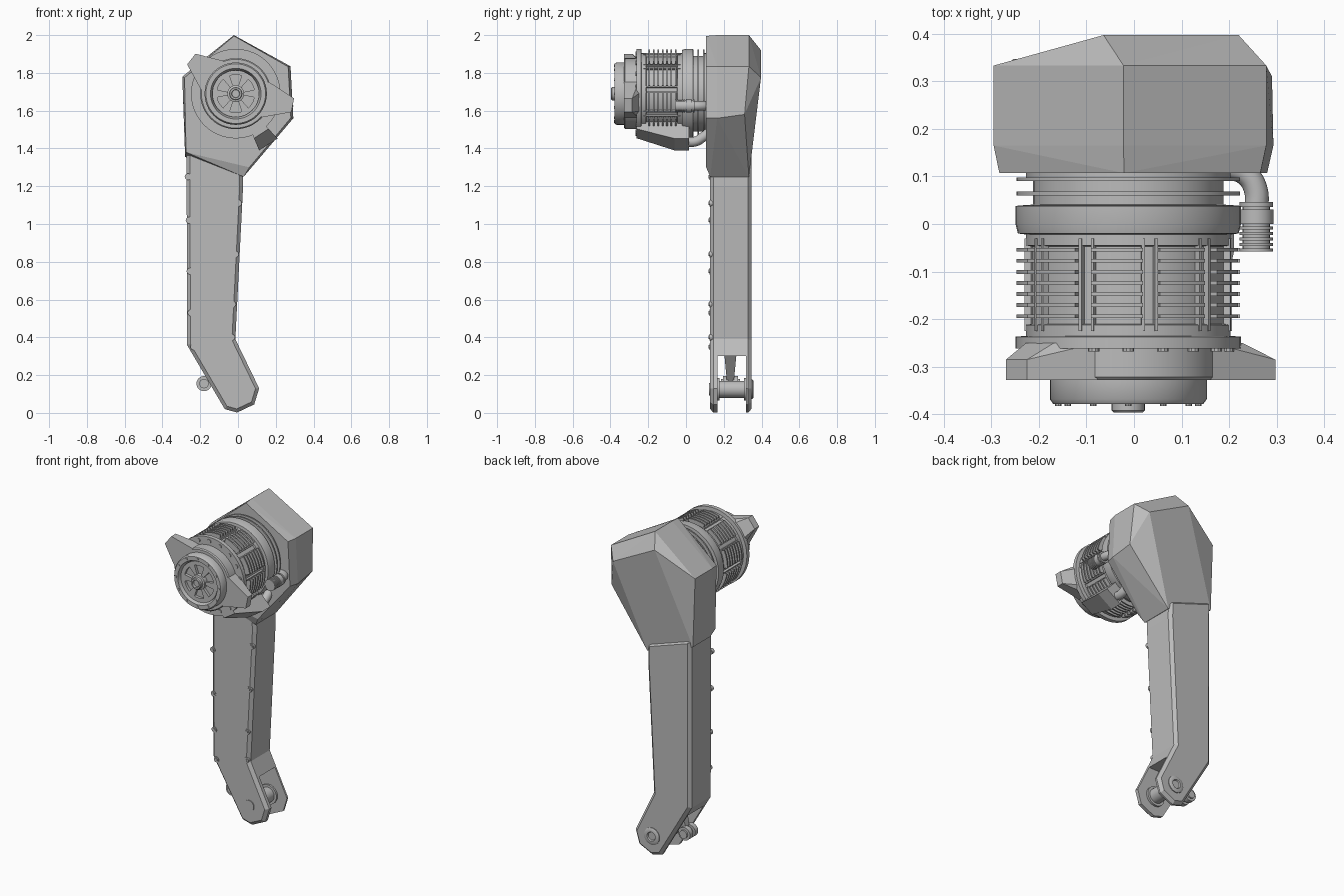
import bpy, bmesh, math
from mathutils import Vector

if "Cube" in bpy.data.objects:
    bpy.data.objects.remove(bpy.data.objects["Cube"])

grey = bpy.data.materials.new("plain grey")
grey.use_nodes = True
COLOUR = (0.5, 0.5, 0.5, 1)
grey.diffuse_color = COLOUR
grey.node_tree.nodes["Principled BSDF"].inputs["Base Color"].default_value = COLOUR

CX, CZ = -0.012, 1.69  # motor axis, running along y


def finish(bm, name, smooth=False):
    bmesh.ops.recalc_face_normals(bm, faces=bm.faces)
    me = bpy.data.meshes.new(name)
    bm.to_mesh(me)
    bm.free()
    me.materials.append(grey)
    ob = bpy.data.objects.new(name, me)
    bpy.context.collection.objects.link(ob)
    bpy.ops.object.select_all(action='DESELECT')
    bpy.context.view_layer.objects.active = ob
    ob.select_set(True)
    if smooth:
        bpy.ops.object.shade_smooth_by_angle(angle=math.radians(35))
    return ob


def polar(r, a, cx=CX, cz=CZ):
    return cx + r * math.cos(a), cz + r * math.sin(a)


def sweep(bm, loop, a0, a1, n, cx=CX, cz=CZ):
    """Sweep a closed (radius, y) loop about a y axis, capping a partial turn."""
    full = a1 - a0 > 6.28
    rings = []
    for i in range(n if full else n + 1):
        a = a0 + (a1 - a0) * i / n
        ring = []
        for r, y in loop:
            x, z = polar(r, a, cx, cz)
            ring.append(bm.verts.new((x, y, z)))
        rings.append(ring)
    k = len(loop)
    for i in range(n):
        p, q = rings[i], rings[(i + 1) % len(rings)]
        for j in range(k):
            bm.faces.new((p[j], p[(j + 1) % k], q[(j + 1) % k], q[j]))
    if not full:
        bm.faces.new(rings[0])
        bm.faces.new(rings[-1])


def lathe(name, profile, cx=CX, cz=CZ, n=48):
    """Turned part whose profile starts and ends on the axis."""
    bm = bmesh.new()
    sweep(bm, profile, 0, math.tau, n, cx, cz)
    bmesh.ops.remove_doubles(bm, verts=bm.verts, dist=1e-5)
    return finish(bm, name, True)


def disc(bm, x, z, r, y0, y1, n=16):
    lo = [bm.verts.new((px, y0, pz)) for px, pz in (polar(r, math.tau * i / n, x, z) for i in range(n))]
    hi = [bm.verts.new((v.co.x, y1, v.co.z)) for v in lo]
    bm.faces.new(lo)
    bm.faces.new(hi)
    for i in range(n):
        j = (i + 1) % n
        bm.faces.new((lo[i], lo[j], hi[j], hi[i]))


def discs(name, items):
    bm = bmesh.new()
    for item in items:
        disc(bm, *item)
    return finish(bm, name, True)


def prism(name, outline, y0, y1):
    bm = bmesh.new()
    lo = [bm.verts.new((x, y0, z)) for x, z in outline]
    hi = [bm.verts.new((x, y1, z)) for x, z in outline]
    bm.faces.new(lo)
    bm.faces.new(hi)
    for i in range(len(lo)):
        j = (i + 1) % len(lo)
        bm.faces.new((lo[i], lo[j], hi[j], hi[i]))
    return finish(bm, name)


def hull(name, points):
    bm = bmesh.new()
    for p in points:
        bm.verts.new(p)
    bmesh.ops.convex_hull(bm, input=bm.verts)
    bmesh.ops.dissolve_limit(bm, angle_limit=0.03, verts=bm.verts, edges=bm.edges)
    return finish(bm, name)


def pipe(name, points, radius):
    cu = bpy.data.curves.new(name, 'CURVE')
    cu.dimensions = '3D'
    cu.bevel_depth, cu.bevel_resolution, cu.use_fill_caps = radius, 4, True
    sp = cu.splines.new('BEZIER')
    sp.bezier_points.add(len(points) - 1)
    for b, p in zip(sp.bezier_points, points):
        b.co = p
        b.handle_left_type = b.handle_right_type = 'AUTO'
    cu.materials.append(grey)
    bpy.context.collection.objects.link(bpy.data.objects.new(name, cu))


# Faceted housing at the top
outline = [(-0.022, 2.0), (0.278, 1.835), (0.293, 1.56), (0.03, 1.25), (-0.28, 1.355), (-0.295, 1.78)]
shell = [(x * 0.955, 0.107, 1.69 + (z - 1.69) * 0.985) for x, z in outline[:3]]
shell += [(-0.283, 0.107, 1.775), (-0.275, 0.107, 1.38), (0.06, 0.107, 1.3)]
shell += [(x, 0.165, z) for x, z in outline]
shell += [(x, 0.333, z) for x, z in outline[:2] + outline[3:]]
shell += [(0.29, 0.31, 1.58), (-0.064, 0.397, 1.92), (0.22, 0.397, 1.775), (0.03, 0.128, 1.25)]
hull("upper_housing", shell)

# Leg with chamfered edges and a slotted lower end
leg = prism("leg", [(-0.272, 1.4), (0.025, 1.3), (0.027, 1.2), (-0.014, 0.39), (0.112, 0.13),
                    (0.086, 0.045), (-0.005, 0.002), (-0.07, 0.02), (-0.27, 0.36)], 0.127, 0.347)
bev = leg.modifiers.new("chamfer", 'BEVEL')
bev.width, bev.segments, bev.limit_method, bev.angle_limit = 0.018, 1, 'ANGLE', math.radians(70)
bpy.ops.object.modifier_apply(modifier=bev.name)
slot = prism("slot_cutter", [(-0.5, -0.2), (0.5, -0.2), (0.5, 0.3), (-0.5, 0.3)], 0.166, 0.317)
bpy.context.view_layer.objects.active = leg
cut = leg.modifiers.new("slot", 'BOOLEAN')
cut.operation, cut.object, cut.solver = 'DIFFERENCE', slot, 'EXACT'
bpy.ops.object.modifier_apply(modifier=cut.name)
bpy.data.objects.remove(slot)

# Leg screws: collar and head down each front edge
spots = [(-0.265, 1.25), (-0.26, 1.02), (-0.255, 0.75), (-0.25, 0.53), (-0.235, 0.35),
         (0.003, 1.11), (-0.013, 0.84), (-0.028, 0.575), (-0.033, 0.4)]
discs("leg_screws", [(x, z, r, y, 0.146) for x, z in spots for r, y in ((0.017, 0.124), (0.009, 0.12))])

# Ankle pin, bosses, link and roller
PX, PZ = -0.012, 0.125
discs("ankle_pin", [(PX, PZ, 0.045, 0.15, 0.33, 24), (PX, PZ, 0.06, 0.165, 0.178, 24),
                    (PX, PZ, 0.06, 0.306, 0.318, 24), (PX, PZ, 0.034, 0.122, 0.14, 24)])
lathe("ankle_boss", [(0, 0.34), (0.052, 0.34), (0.052, 0.352), (0.044, 0.357), (0.028, 0.357),
                     (0.024, 0.35), (0, 0.35)], PX, PZ, 24)
hull("link_arm", [(x, y, z) for x, z, h in ((-0.18, 0.175, 0.016), (-0.17, 0.14, 0.016),
                                            (-0.14, 0.31, 0.032), (-0.04, 0.31, 0.032))
                  for y in (0.235 - h, 0.235 + h)])
discs("link_roller", [(-0.18, 0.155, 0.04, 0.195, 0.225, 24), (-0.18, 0.155, 0.04, 0.245, 0.275, 24),
                      (-0.18, 0.155, 0.025, 0.185, 0.285, 24)])

# Motor body: neck rings, flange, core, front cap and recessed face
lathe("motor_neck", [(0, 0.12), (0.215, 0.12), (0.215, 0.098), (0.235, 0.098), (0.235, 0.09),
                     (0.2, 0.09), (0.2, 0.068), (0.235, 0.068), (0.235, 0.06), (0.2, 0.06),
                     (0.2, 0.04), (0, 0.04)])
lathe("motor_core", [(0, 0.05), (0.215, 0.04), (0.237, 0.038), (0.237, 0), (0.232, -0.02),
                     (0.215, -0.022), (0.215, -0.045), (0.204, -0.047), (0.204, -0.21),
                     (0.215, -0.212), (0.215, -0.235), (0.237, -0.237), (0.237, -0.262), (0, -0.262)])
lathe("motor_cap", [(0, -0.25), (0.188, -0.25), (0.188, -0.322), (0.182, -0.328), (0.165, -0.328),
                    (0.165, -0.368), (0.158, -0.378), (0.134, -0.378), (0.122, -0.345), (0, -0.345)])
lathe("motor_shaft", [(0, -0.34), (0.045, -0.34), (0.045, -0.372), (0.035, -0.375), (0.035, -0.392),
                      (0.031, -0.396), (0.022, -0.396), (0.02, -0.385), (0, -0.385)], n=24)
bm = bmesh.new()
for i in range(6):
    a = math.tau * i / 6
    sweep(bm, [(0.04, -0.343), (0.115, -0.343), (0.115, -0.362), (0.04, -0.362)], a - 0.2, a + 0.2, 4)
sweep(bm, [(0.1, -0.343), (0.124, -0.343), (0.124, -0.362), (0.1, -0.362)], 0, math.tau, 48)
finish(bm, "face_spokes", True)

# Cooling fins in sectors, with a rib pair beside every gap
SECTORS = 10
bm = bmesh.new()
for s in range(SECTORS):
    a = math.pi / 2 - 0.21 + math.tau * s / SECTORS
    for f in range(7):
        y = -0.05 - 0.0233 * f
        sweep(bm, [(0.2, y), (0.235, y), (0.235, y - 0.008), (0.2, y - 0.008)], a + 0.08, a + 0.55, 6)
    for b in (a + 0.05, a + 0.55):
        sweep(bm, [(0.2, -0.03), (0.218, -0.03), (0.218, -0.225), (0.2, -0.225)], b, b + 0.03, 1)
finish(bm, "cooling_fins", True)

# Flange bolts and cap bolts
bolts = []
for i in range(18):
    bolts.append((*polar(0.213, math.tau * (i + 0.5) / 18), 0.012, -0.268, -0.255, 10))
for i in range(12):
    bolts.append((*polar(0.147, math.tau * i / 12), 0.007, -0.382, -0.37, 8))
discs("motor_bolts", bolts)

# Two wing brackets on the front cap
for name, mid, reach in (("left_wing", -0.2, 0.31), ("right_wing", 2.48, 0.3)):
    pts = []
    for a, r, y0, y1 in ((mid - 0.55, 0.185, -0.25, -0.328), (mid + 0.55, 0.185, -0.25, -0.328),
                         (mid - 0.12, reach, -0.285, -0.328), (mid + 0.12, reach, -0.285, -0.328),
                         (mid - 0.2, 0.24, -0.25, -0.328), (mid + 0.2, 0.24, -0.25, -0.328)):
        x, z = polar(r, a)
        pts += [(x, y0, z), (x, y1, z)]
    hull(name, pts)

# Tapered bracket under the motor
pts = []
for a in (-1.18, -0.82):
    for r, y in ((0.2, -0.262), (0.255, -0.262), (0.3, -0.1), (0.325, -0.06), (0.325, 0.015), (0.2, 0.015)):
        x, z = polar(r, a)
        pts.append((x, y, z))
hull("lower_bracket", pts)

# Hoses and ribbed connector
pipe("side_hose", [(0.257, 0.02, 1.625), (0.255, 0.075, 1.625), (0.235, 0.105, 1.625), (0.2, 0.12, 1.625)], 0.025)
pipe("lower_hose", [(0.13, 0.0, 1.435), (0.13, 0.05, 1.437), (0.13, 0.09, 1.46), (0.13, 0.13, 1.49)], 0.026)
ribs = [(0.257, 1.625, 0.029, -0.055, 0.045, 20), (0.257, 1.625, 0.036, 0.0, 0.03, 20),
        (0.257, 1.625, 0.035, 0.036, 0.046, 20)]
ribs += [(0.257, 1.625, 0.035, -0.058 + 0.0115 * i, -0.051 + 0.0115 * i, 20) for i in range(5)]
discs("hose_connector", ribs)
